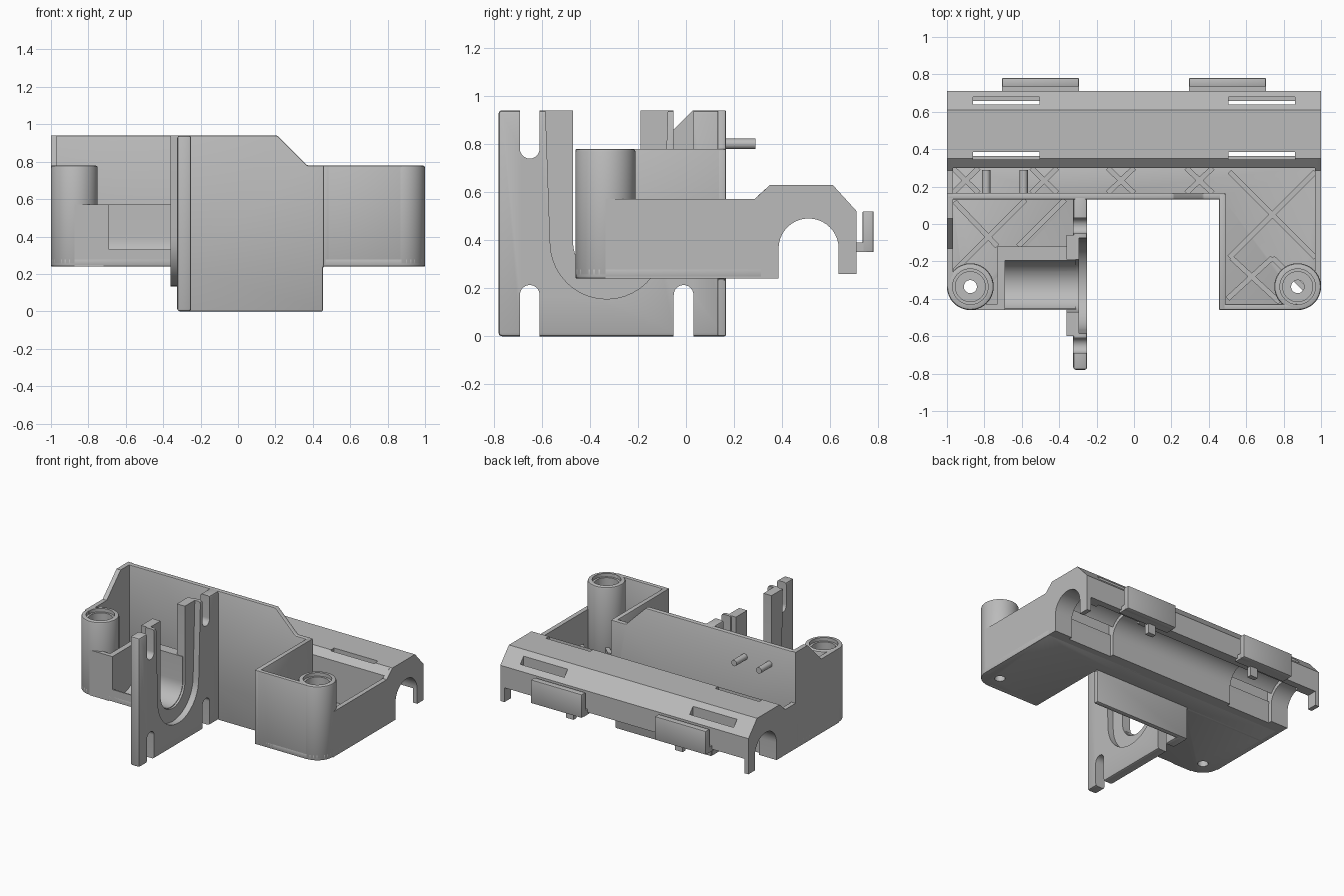
import bpy, bmesh, math
from mathutils import Vector

if "Cube" in bpy.data.objects:
    bpy.data.objects.remove(bpy.data.objects["Cube"])

grey = bpy.data.materials.new("light_grey_plastic")
grey.use_nodes = True
grey.diffuse_color = (0.5, 0.5, 0.5, 1)
grey.node_tree.nodes["Principled BSDF"].inputs["Base Color"].default_value = (0.5, 0.5, 0.5, 1)

parts = []


def prism(name, axis, pts, a, b, bevel=0.0):
    """Extrude a 2D outline along an axis from a to b."""
    place = {"x": lambda p, t: (t, p[0], p[1]),
             "y": lambda p, t: (p[0], t, p[1]),
             "z": lambda p, t: (p[0], p[1], t)}[axis]
    bm = bmesh.new()
    face = bm.faces.new([bm.verts.new(place(p, a)) for p in pts])
    ext = bmesh.ops.extrude_face_region(bm, geom=[face])
    shift = Vector(place((0, 0), b - a))
    bmesh.ops.translate(bm, vec=shift, verts=[v for v in ext["geom"] if isinstance(v, bmesh.types.BMVert)])
    bmesh.ops.recalc_face_normals(bm, faces=bm.faces)
    if bevel:
        sharp = [e for e in bm.edges if e.calc_face_angle(0) > math.radians(40)]
        bmesh.ops.bevel(bm, geom=sharp, offset=bevel, segments=2, profile=0.5, affect="EDGES")
    mesh = bpy.data.meshes.new(name)
    bm.to_mesh(mesh)
    bm.free()
    mesh.materials.append(grey)
    ob = bpy.data.objects.new(name, mesh)
    bpy.context.collection.objects.link(ob)
    parts.append(ob)
    return ob


def box(name, x, y, z, bevel=0.0):
    return prism(name, "z", [(x[0], y[0]), (x[1], y[0]), (x[1], y[1]), (x[0], y[1])], z[0], z[1], bevel)


def arc(cx, cy, r, a0, a1, n=20):
    angles = [math.radians(a0 + (a1 - a0) * i / n) for i in range(n + 1)]
    return [(cx + r * math.cos(t), cy + r * math.sin(t)) for t in angles]


def circle(cx, cy, r, n=40):
    return arc(cx, cy, r, 0, 360, n)[:-1]


def u_shape(cy, cz, r, top, flare=0.0):
    """U outline, open end at height top."""
    return [(cy - r - flare, top)] + arc(cy, cz, r, 180, 360) + [(cy + r + flare, top)]


def n_shape(cy, cz, r, bottom):
    """Arch outline, open end at height bottom."""
    return [(cy + r, bottom)] + arc(cy, cz, r, 0, 180) + [(cy - r, bottom)]


def cut(target, *cutters):
    for c in cutters:
        mod = target.modifiers.new("cut", "BOOLEAN")
        mod.operation, mod.solver, mod.object = "DIFFERENCE", "EXACT", c
        bpy.context.view_layer.update()
        deps = bpy.context.evaluated_depsgraph_get()
        target.data = bpy.data.meshes.new_from_object(target.evaluated_get(deps))
        target.modifiers.clear()
    for c in cutters:
        parts.remove(c)
        bpy.data.objects.remove(c)


BOSS_X, BOSS_Y, BOSS_R = 0.875, -0.335, 0.125
MY, MZ = -0.33, 0.39          # motor axis
RY, RZ = 0.51, 0.365          # rod axis

# Floor with rounded front corners
outline = ([(-1, 0.32)] + arc(-BOSS_X, BOSS_Y, BOSS_R, 180, 270, 8)
           + [(-0.31, -0.46), (-0.31, 0.14), (0.46, 0.14), (0.46, -0.46)]
           + arc(BOSS_X, BOSS_Y, BOSS_R, 270, 360, 8) + [(1, 0.32)])
floor = prism("floor", "z", outline, 0.24, 0.285, 0.008)
cut(floor, prism("cradle_cut", "x", u_shape(MY, MZ, 0.135, 1), -0.69, -0.2),
    *[prism("screw_cut", "z", circle(s * BOSS_X, BOSS_Y, 0.035), 0.1, 0.5) for s in (-1, 1)])

# Corner screw bosses
for side, s in (("right", -1), ("left", 1)):
    boss = prism(side + "_screw_boss", "z", circle(s * BOSS_X, BOSS_Y, BOSS_R), 0.245, 0.78, 0.012)
    cut(boss, prism("bore", "z", circle(s * BOSS_X, BOSS_Y, 0.08), 0.42, 1),
        prism("lip", "z", circle(s * BOSS_X, BOSS_Y, 0.095), 0.755, 1),
        prism("hole", "z", circle(s * BOSS_X, BOSS_Y, 0.035), 0.1, 1))

# Tall cross panel that drops below the floor
prism("cross_panel", "y", [(-1, 0.24), (-0.32, 0.24), (-0.32, 0), (0.455, 0), (0.455, 0.24), (0.49, 0.24),
                           (0.49, 0.78), (0.37, 0.78), (0.21, 0.94), (-1, 0.94)], 0.13, 0.167, 0.008)
for x in (-0.79, -0.59):
    prism("panel_pin", "y", circle(x, 0.80, 0.022, 20), 0.15, 0.29)

# End walls with rod arches
rear = ([(0.385, 0.24)] + arc(RY, RZ, 0.125, 180, 0)
        + [(0.635, 0.26), (0.71, 0.26), (0.71, 0.52), (0.61, 0.63), (0.35, 0.63), (0.285, 0.57)])
prism("left_end_wall", "x", [(BOSS_Y, 0.24)] + rear + [(BOSS_Y, 0.57)], 0.967, 1)
prism("right_end_wall", "x", [(BOSS_Y, 0.24)] + rear
      + [(0.165, 0.57), (0.165, 0.94), (0.03, 0.94), (-0.13, 0.78), (BOSS_Y, 0.78)], -1, -0.967)

# Rod housing along the back, hollow below, with bearing pockets and strap slots
bar = prism("rod_housing", "x", [(0.3, 0.24), (0.385, 0.24)] + arc(RY, RZ, 0.125, 180, 0)
            + [(0.71, RZ), (0.71, 0.52), (0.61, 0.63), (0.35, 0.63), (0.3, 0.585)], -0.98, 0.98)
cutters = []
for s in (-1, 1):
    x0, x1 = sorted((s * 0.505, s * 0.86))
    cutters.append(prism("pocket", "x", n_shape(RY, RZ, 0.152, 0.1), x0, x1))
    for y in (0.365, 0.66):
        cutters.append(box("strap_slot", (x0, x1), (y - 0.02, y + 0.02), (0.4, 1)))
cut(bar, *cutters)
for s in (-1, 1):
    box("rear_tongue", (s * 0.44 - 0.03, s * 0.44 + 0.03), (0.675, 0.71), (0.28, 0.4))
    xs = (s * 0.5 - 0.205, s * 0.5 + 0.205)
    box("belt_clip", xs, (0.735, 0.78), (0.35, 0.52), 0.004)
    box("belt_clip_root", xs, (0.69, 0.75), (0.35, 0.39))

# Left bay walls
box("left_bay_inner_wall", (0.455, 0.49), (-0.46, 0.16), (0.24, 0.78), 0.006)
box("left_bay_front_wall", (0.46, BOSS_X), (-0.46, -0.428), (0.24, 0.78), 0.006)

# Right bay front wall and motor cradle
box("right_bay_front_wall", (-BOSS_X, -0.72), (-0.46, -0.428), (0.24, 0.57))
cradle = box("motor_cradle", (-0.73, -0.31), (-0.46, -0.12), (0.245, 0.57))
cut(cradle, prism("cradle_cut", "x", u_shape(MY, MZ, 0.135, 1), -0.69, -0.2),
    box("front_window", (-0.69, -0.2), (-0.6, MY), (0.33, 1)))

# Motor plate with corner slots and a U-shaped opening
plate = box("motor_plate", (-0.325, -0.25), (-0.78, 0.165), (0, 0.94), 0.014)
cutters = []
for y in (-0.65, -0.01):
    cutters.append(prism("low_slot", "x", n_shape(y, 0.172, 0.041, -0.1), -0.5, -0.1))
    cutters.append(prism("high_slot", "x", u_shape(y, 0.78, 0.041, 1.1), -0.5, -0.1))
cut(plate, *cutters, prism("recess", "x", u_shape(MY, MZ, 0.235, 1.1, 0.025), -0.295, -0.1),
    prism("opening", "x", u_shape(MY, MZ, 0.14, 1.1), -0.5, -0.1))
collar = prism("motor_collar", "x", u_shape(MY, MZ, 0.258, 0.94, 0.012), -0.36, -0.296)
cut(collar, prism("opening", "x", u_shape(MY, MZ, 0.14, 1.1), -0.5, -0.1))


# Diagonal stiffening ribs on the floor
def rib(x0, y0, x1, y1, w=0.014):
    d = Vector((x1 - x0, y1 - y0)).normalized() * w
    nx, ny = -d.y, d.x
    prism("floor_rib", "z", [(x0 + nx, y0 + ny), (x0 - nx, y0 - ny), (x1 - nx, y1 - ny), (x1 + nx, y1 + ny)],
          0.26, 0.34)


for x in (-0.9, -0.48, -0.07, 0.35):
    for s in (-1, 1):
        rib(x - s * 0.07, 0.165, x + s * 0.07, 0.3)
for s in (-1, 1):
    rib(0.74 - s * 0.23, 0.05 - 0.23, 0.74 + s * 0.23, 0.05 + 0.23)
rib(0.5, -0.4, 0.74, -0.18)
rib(0.74, -0.18, 0.97, -0.4)
rib(0.52, -0.18, 0.78, -0.42)
rib(-0.96, -0.25, -0.58, 0.13)
rib(-0.96, 0.12, -0.73, -0.12)
rib(-0.62, -0.12, -0.37, 0.13)

# Smooth rounded faces, keep hard edges
for ob in bpy.context.view_layer.objects:
    ob.select_set(ob in parts)
bpy.context.view_layer.objects.active = parts[0]
bpy.ops.object.shade_smooth_by_angle(angle=math.radians(32))
